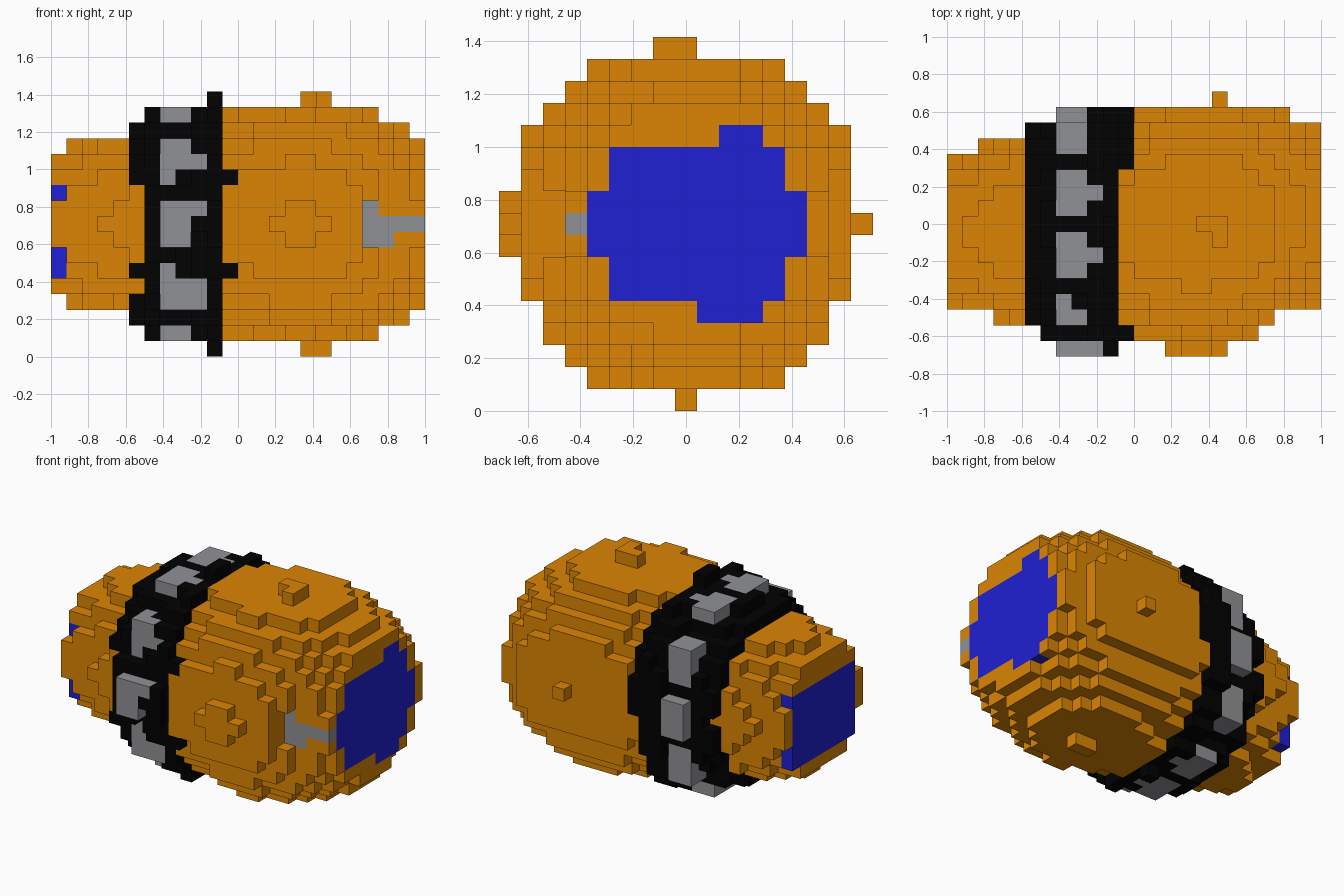
import bpy, bmesh

cube = bpy.data.objects.get("Cube")
if cube:
    bpy.data.objects.remove(cube, do_unlink=True)

CELL = 1 / 12          # block size
NX, HALF = 24, 8       # blocks along the barrel, blocks either side of its axis


def make_material(name, rgb):
    mat = bpy.data.materials.new(name)
    mat.use_nodes = True
    mat.diffuse_color = (*rgb, 1)
    mat.node_tree.nodes["Principled BSDF"].inputs["Base Color"].default_value = (*rgb, 1)
    return mat


ORANGE = make_material("orange", (0.71, 0.235, 0.001))
BLACK = make_material("black", (0.0005, 0.0005, 0.0005))
GREY = make_material("grey", (0.28, 0.285, 0.3))
BLUE = make_material("blue", (0.014, 0.014, 0.65))


# Barrel profile: squared radius in blocks, growing from the narrow left end
# and rounding off at the right, with an axis that drifts sideways
def radius_sq(i):
    if i <= 15:
        return 23.6 + 2.9 * i
    return 67.6 - 0.64 * (i - 15.5) ** 2


def axis_y(i):
    return -0.5 + i / 23


AXIS_Z = 0.05

# Grey arrow sunk into the front of the right end: x slice -> heights
ARROW = {20: (-1, 0, 1), 21: (-1, 0), 22: (0,), 23: (0,)}

# Grey pads around the band: (y, z) -> length in blocks
PADS = {(-6, 3): 1, (-6, 4): 3, (-6, 5): 2, (-5, 5): 1,
        (-6, -3): 1, (-6, -4): 3, (-6, -5): 3}
for s in (-1, 0, 1):
    PADS[-8, s] = 3 if s == 1 else 2
    PADS[7, s] = 2
for side in (-1, 1):
    for y in (1, 2, 3):
        for z in (-7, 7):
            PADS[side * y, z] = 3 if y == 2 else 2
    for y, z in ((5, 5), (6, 3), (6, 4), (6, 5)):
        PADS[y, side * z] = 2

# Squared radius of the black band in each x slice
BAND = {5: 44, 6: 51, 7: 51, 8: 51, 9: 63, 10: 66}


def in_right_screen(y, z):
    if abs(z) <= 1:
        return -4 <= y <= 5
    if abs(z) <= 3:
        return -3 <= y <= 4
    return (z == 4 and y in (2, 3)) or (z == -4 and 1 <= y <= 3)


def body_part(i, y, z, d2):
    """Part name of a barrel block, or None outside the barrel."""
    front = -7 if i < 20 else -6 if i == 20 else -5
    if d2 > radius_sq(i) or y < front or max(y, abs(z)) > 7:
        return None
    if i == 23 and in_right_screen(y, z):
        return "right_end_screen"
    if i == 0 and -4 <= y <= 3 and -3 <= z <= 2:
        return "left_end_screen"
    if y <= -5 and z in ARROW.get(i, ()):
        return "side_arrow" if y == -5 else None
    return "barrel_body"


def band_part(i, y, z, d2):
    """Part name of a band block, or None where the band is open."""
    if 7 <= i < 7 + PADS.get((y, z), 0):
        return "band_pads"
    if i == 5 and ((y < -3 and (abs(z) <= 2 or z in (-4, -5))) or (y > 3 and z == 0)):
        return None
    if d2 <= BAND.get(i, 0) and max(y, abs(z)) <= 7:
        return "band"
    # teeth reaching over the main barrel
    if i == 11 and d2 <= 58 and max(abs(y), abs(z)) <= 7:
        if (y < 0 and abs(z) == 3) or (y >= 4 and z >= 0):
            return "band"
    return None


# Fill the block grid
blocks = {}
for i in range(NX):
    for y in range(-HALF, HALF + 1):
        for z in range(-HALF, HALF + 1):
            if abs(y) == 7 and z < -3:
                continue
            d2 = (y - axis_y(i)) ** 2 + (z - AXIS_Z) ** 2
            part = band_part(i, y, z, d2) or body_part(i, y, z, d2)
            if part:
                blocks[i, y, z] = part

# Small knobs on the four sides, and the band's top and bottom studs
for i, z in ((15, -1), (15, 0), (15, 1), (16, -1), (16, 0), (16, 1), (14, 0), (17, 0)):
    blocks[i, -8, z] = "front_knob"
blocks[17, 8, 0] = "back_knob"
for i, y in ((16, 0), (17, 0), (17, -1)):
    blocks[i, y, 8] = "top_knob"
for i in (16, 17):
    blocks[i, 0, -8] = "bottom_knob"
for y, z in ((-1, 8), (0, 8), (0, -8)):
    blocks[10, y, z] = "band_studs"

# Corner offsets of each block side, wound outwards
SIDES = {}
for axis in range(3):
    u, v = (axis + 1) % 3, (axis + 2) % 3
    for sign in (-1, 1):
        normal = [0, 0, 0]
        normal[axis] = sign
        corners = []
        for a, b in ((0, 0), (1, 0), (1, 1), (0, 1))[::sign]:
            c = [0, 0, 0]
            c[axis], c[u], c[v] = (sign + 1) // 2, a, b
            corners.append(tuple(c))
        SIDES[tuple(normal)] = corners


def build_part(name, mat):
    """Skin the exposed sides of one part's blocks."""
    bm = bmesh.new()
    verts = {}

    def corner(p):
        if p not in verts:
            verts[p] = bm.verts.new((p[0] * CELL - 1,
                                     (p[1] - 0.5) * CELL,
                                     (p[2] + HALF) * CELL))
        return verts[p]

    for cell, part in blocks.items():
        if part != name:
            continue
        for normal, corners in SIDES.items():
            if tuple(c + n for c, n in zip(cell, normal)) not in blocks:
                bm.faces.new([corner(tuple(c + o for c, o in zip(cell, off)))
                              for off in corners])
    mesh = bpy.data.meshes.new(name)
    bm.to_mesh(mesh)
    bm.free()
    mesh.materials.append(mat)
    bpy.context.scene.collection.objects.link(bpy.data.objects.new(name, mesh))


COLOURS = {"band": BLACK, "band_studs": BLACK, "band_pads": GREY, "side_arrow": GREY,
           "right_end_screen": BLUE, "left_end_screen": BLUE}
for part_name in sorted(set(blocks.values())):
    build_part(part_name, COLOURS.get(part_name, ORANGE))
